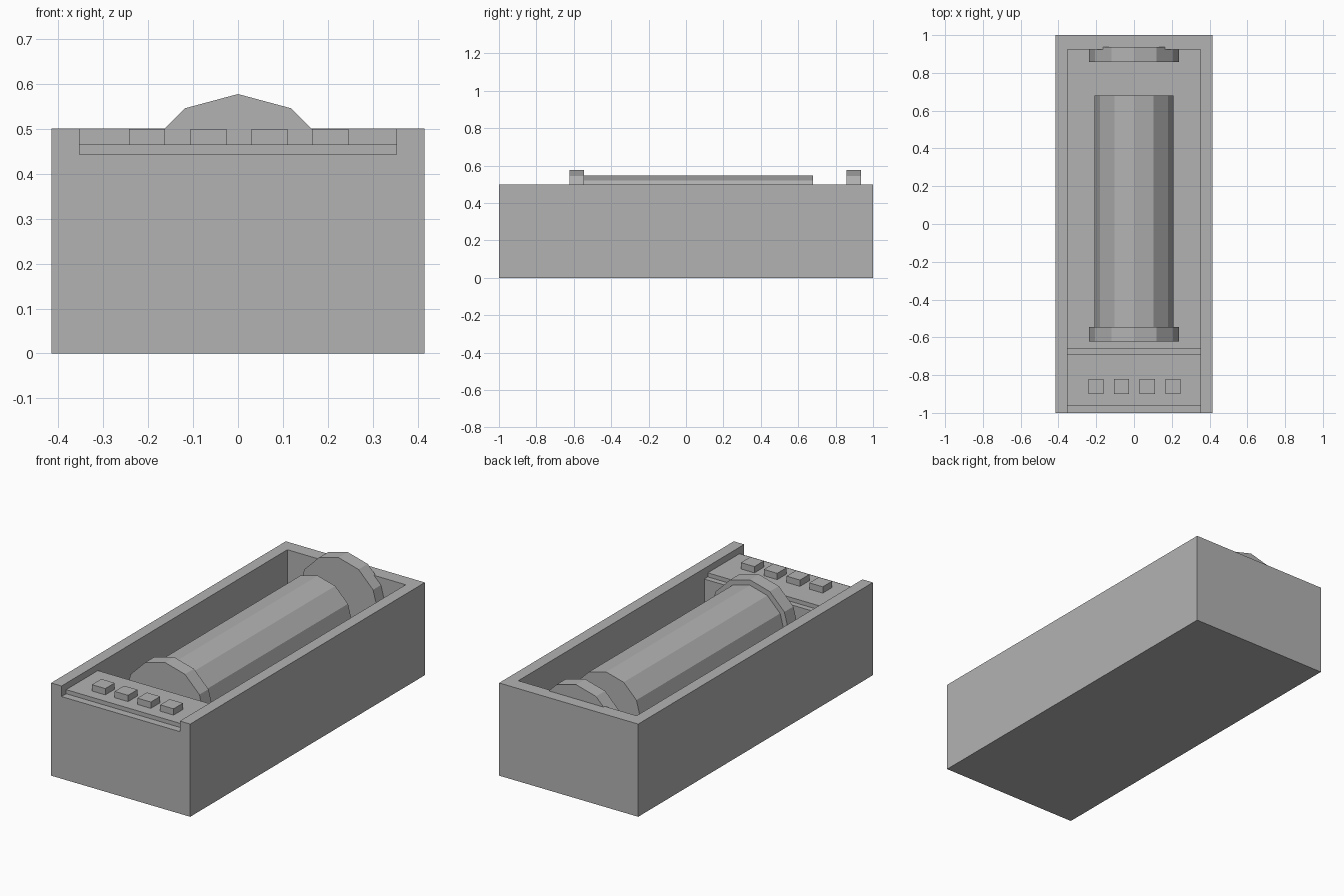
import bpy
import bmesh
import math
from mathutils import Matrix

default = bpy.data.objects.get("Cube")
if default:
    bpy.data.objects.remove(default, do_unlink=True)

grey = bpy.data.materials.new("plain grey")
grey.use_nodes = True
colour = (0.45, 0.45, 0.45, 1)
grey.diffuse_color = colour
grey.node_tree.nodes["Principled BSDF"].inputs["Base Color"].default_value = colour


def finish(name, bm):
    bmesh.ops.recalc_face_normals(bm, faces=bm.faces)
    mesh = bpy.data.meshes.new(name)
    bm.to_mesh(mesh)
    bm.free()
    mesh.materials.append(grey)
    obj = bpy.data.objects.new(name, mesh)
    bpy.context.collection.objects.link(obj)
    return obj


def side_prism(name, half_width, profile):
    """Extrude a closed (y, z) profile across x, centred."""
    bm = bmesh.new()
    face = bm.faces.new([bm.verts.new((-half_width, y, z)) for y, z in profile])
    extruded = bmesh.ops.extrude_face_region(bm, geom=[face])["geom"]
    verts = [v for v in extruded if isinstance(v, bmesh.types.BMVert)]
    bmesh.ops.translate(bm, verts=verts, vec=(2 * half_width, 0, 0))
    return finish(name, bm)


def box(name, half_width, y0, y1, z0, z1):
    return side_prism(name, half_width, [(y0, z0), (y1, z0), (y1, z1), (y0, z1)])


def drum(name, radius, y0, y1, z):
    """Twelve-sided cylinder along y with a corner at the top."""
    bm = bmesh.new()
    turn = Matrix.Translation((0, (y0 + y1) / 2, z)) @ Matrix.Rotation(math.pi / 2, 4, "X")
    bmesh.ops.create_cone(bm, cap_ends=True, segments=12, radius1=radius,
                          radius2=radius, depth=y1 - y0, matrix=turn)
    return finish(name, bm)


# Open tray: block minus a deep well and a shallow notch through the front
inner = 0.353
rim, shelf, floor = 0.5, 0.443, 0.06
tray = box("tray", 0.415, -1, 1, 0, rim)
cutter = side_prism("tray_cutter", inner, [
    (-1.1, shelf), (-0.66, shelf), (-0.66, floor),
    (0.925, floor), (0.925, 0.7), (-1.1, 0.7)])
cutter.hide_render = True
cut = tray.modifiers.new("hollow", "BOOLEAN")
cut.operation = "DIFFERENCE"
cut.solver = "EXACT"
cut.object = cutter
bpy.context.view_layer.objects.active = tray
bpy.ops.object.modifier_apply(modifier=cut.name)
bpy.data.objects.remove(cutter, do_unlink=True)

# Control panel with a row of four buttons
panel_top = 0.465
box("control_panel", inner, -0.96, -0.69, shelf, panel_top)
for i in range(4):
    button = box(f"button_{i + 1}", 0.04, -0.9, -0.82, panel_top, 0.499)
    button.location.x = (i - 1.5) * 0.136 + 0.002

# Roller and its two end discs
axis = 0.34
drum("roller", 0.208, -0.55, 0.68, axis)
drum("front_disc", 0.237, -0.622, -0.545, axis)
drum("back_disc", 0.237, 0.858, 0.936, axis)
